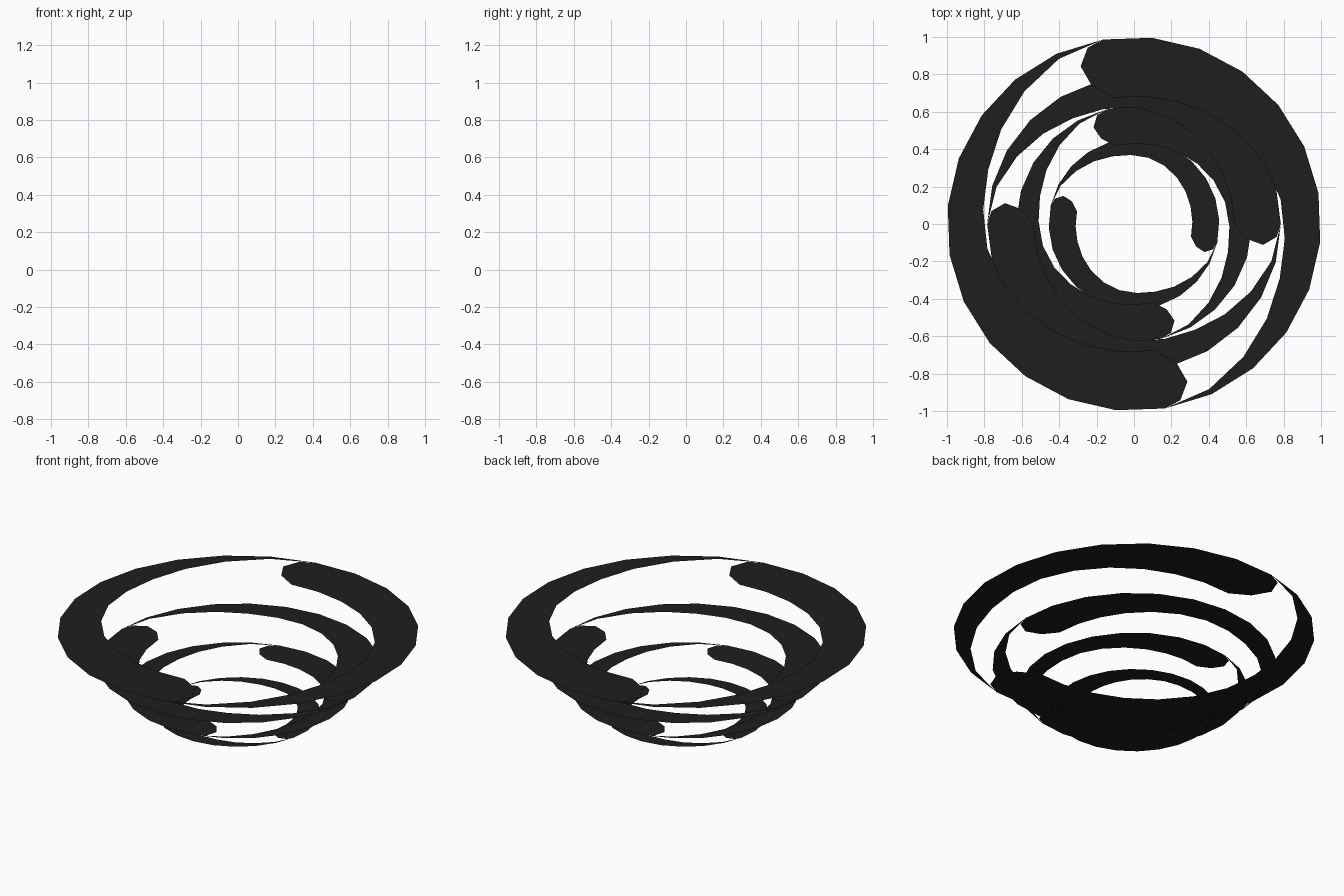
import bpy, bmesh
from math import radians, cos, sin

if "Cube" in bpy.data.objects:
    bpy.data.objects.remove(bpy.data.objects["Cube"])

mat = bpy.data.materials.new("dark")
mat.diffuse_color = (0.013, 0.013, 0.013, 1)
mat.use_nodes = True
mat.node_tree.nodes["Principled BSDF"].inputs["Base Color"].default_value = mat.diffuse_color

# Inner/outer radius ratio every 15 degrees, from blunt end to sharp tip
INNER = [.685, .685, .695, .715, .742, .77, .795, .81, .832, .872, .92, .97]
# Rounded cap at the blunt end: (angle before start, radius ratio)
CAP = [(3.6, .745 / .97), (9.2, .90), (5.2, .977)]
CAP = [(7.5, .775), (9.2, .89), (5.2, .975)]


def crescent(name, radius, z, start, turn):
    """Flat half-turn blade; turn is +1 counter-clockwise, -1 clockwise."""
    bm = bmesh.new()

    def vert(angle, ratio):
        a = radians(start + turn * angle)
        return bm.verts.new((radius * ratio * cos(a), radius * ratio * sin(a), z))

    outer = [vert(15 * i, 1) for i in range(13)]
    inner = [vert(15 * i, r) for i, r in enumerate(INNER)]
    cap = [vert(-a, r) for a, r in CAP]
    inner.append(outer[12])
    for i in range(12):
        face = [inner[i], outer[i], outer[i + 1]]
        if i < 11:
            face.append(inner[i + 1])
        bm.faces.new(face)
    bm.faces.new([outer[0], inner[0]] + cap)
    # all blades face up
    bm.normal_update()
    for f in bm.faces:
        if f.normal.z < 0:
            f.normal_flip()
    mesh = bpy.data.meshes.new(name)
    bm.to_mesh(mesh)
    bm.free()
    mesh.materials.append(mat)
    bpy.context.collection.objects.link(bpy.data.objects.new(name, mesh))


# Four stacked rings, each a pair of opposite blades, alternating direction
LEVELS = [("top", 1.0, .49, 99.5, -1), ("upper", .785, .297, 0, 1),
          ("lower", .63, .132, 103.5, -1), ("bottom", .456, 0, -12.5, 1)]
for label, radius, z, start, turn in LEVELS:
    for side in range(2):
        crescent(f"{label}_blade_{side + 1}", radius, z, start + 180 * side, turn)
